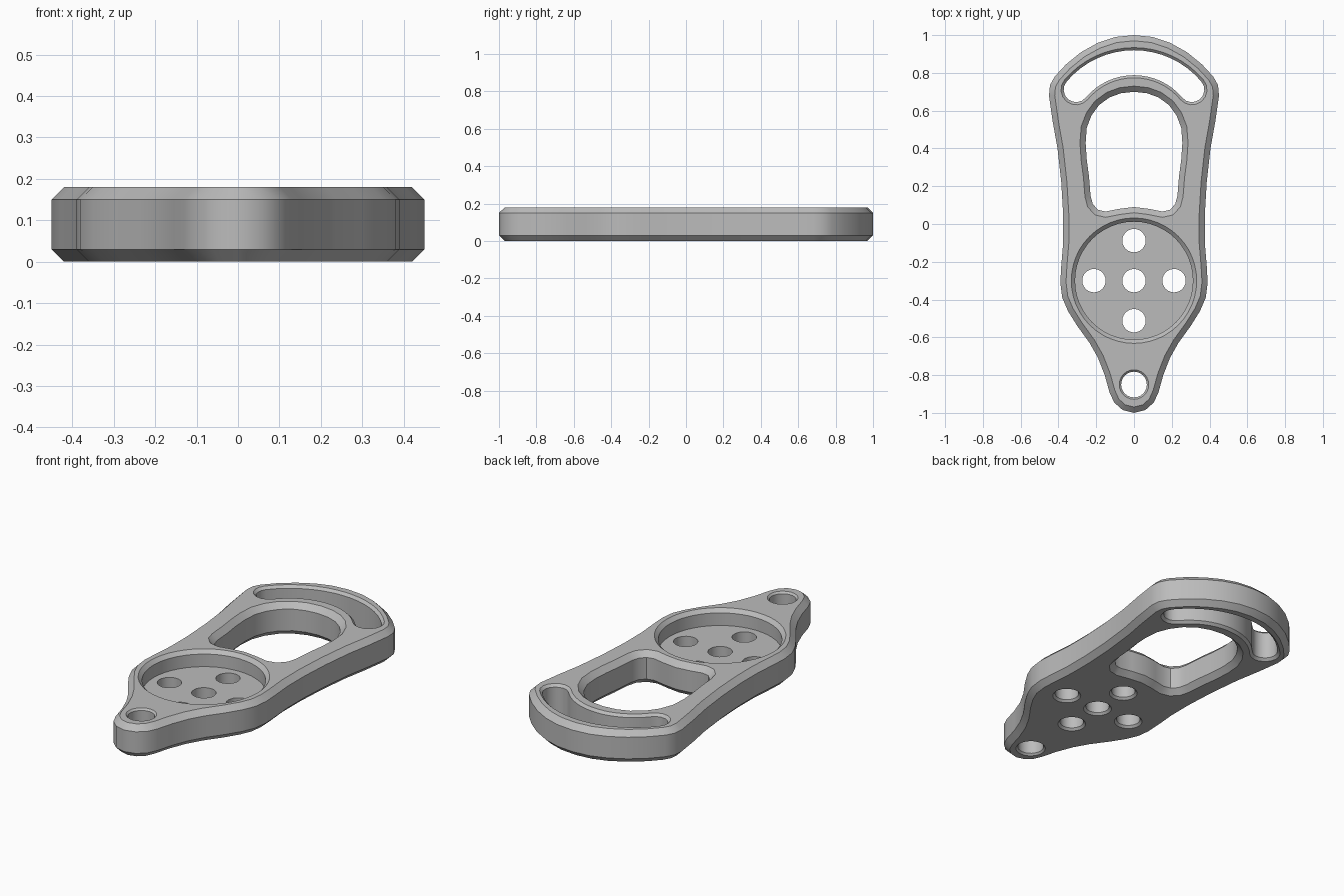
import bpy
import bmesh
import math
from mathutils import Vector

if "Cube" in bpy.data.objects:
    bpy.data.objects.remove(bpy.data.objects["Cube"], do_unlink=True)

THICK = 0.18

metal = bpy.data.materials.new("plain grey metal")
metal.use_nodes = True
GREY = (0.5, 0.5, 0.5, 1)
metal.diffuse_color = GREY
metal.node_tree.nodes["Principled BSDF"].inputs["Base Color"].default_value = GREY


def mirrored(half):
    """Close a half outline, given from top centre to bottom centre."""
    return half + [(-x, y) for x, y in reversed(half[1:-1])]


def circle(cx, cy, r, n=32):
    return [(cx + r * math.sin(math.tau * i / n), cy + r * math.cos(math.tau * i / n))
            for i in range(n)]


def grow(points, d):
    """Offset a clockwise outline outwards by d."""
    result = []
    for i, p in enumerate(points):
        p = Vector(p)
        a = (p - Vector(points[i - 1])).normalized()
        b = (Vector(points[(i + 1) % len(points)]) - p).normalized()
        na, nb = Vector((-a.y, a.x)), Vector((-b.y, b.x))
        result.append(p + (na + nb) * (d / (1 + na.dot(nb))))
    return result


def loft(name, points, levels):
    """Solid through copies of an outline at (height, offset) levels."""
    bm = bmesh.new()
    rings = [[bm.verts.new((p.x, p.y, z)) for p in grow(points, d)] for z, d in levels]
    n = len(points)
    for low, high in zip(rings, rings[1:]):
        for i in range(n):
            j = (i + 1) % n
            bm.faces.new((low[i], low[j], high[j], high[i]))
    bm.faces.new(rings[0])
    bm.faces.new(rings[-1])
    bmesh.ops.recalc_face_normals(bm, faces=bm.faces)
    mesh = bpy.data.meshes.new(name)
    bm.to_mesh(mesh)
    bm.free()
    mesh.materials.append(metal)
    obj = bpy.data.objects.new(name, mesh)
    bpy.context.collection.objects.link(obj)
    return obj


def through(c, e=0.01):
    """Levels of a through hole with chamfer c at both faces."""
    return [(-e, c + e), (c, 0), (THICK - c, 0), (THICK + e, c + e)]


# Plate with chamfered rims
outline = mirrored([
    (0, 1), (0.1, 0.99), (0.19, 0.96), (0.28, 0.91), (0.36, 0.845), (0.42, 0.78),
    (0.445, 0.735), (0.45, 0.68), (0.43, 0.54), (0.405, 0.4), (0.385, 0.22),
    (0.375, 0.05), (0.375, -0.1), (0.385, -0.22), (0.39, -0.31), (0.38, -0.39),
    (0.35, -0.46), (0.3, -0.54), (0.235, -0.63), (0.19, -0.71), (0.155, -0.8),
    (0.13, -0.89), (0.105, -0.945), (0.06, -0.985), (0, -1)])
plate = loft("plate", outline,
             [(0, -0.03), (0.03, 0), (THICK - 0.03, 0), (THICK, -0.03)])

# Large grip window
window = mirrored([
    (0, 0.7), (0.07, 0.692), (0.13, 0.67), (0.185, 0.63), (0.225, 0.575),
    (0.25, 0.51), (0.256, 0.43), (0.25, 0.34), (0.238, 0.25), (0.23, 0.15),
    (0.218, 0.105), (0.19, 0.075), (0.15, 0.066), (0.08, 0.08), (0, 0.09)])
cutters = [loft("window_cutter", window, through(0.03))]

# Curved slot with round ends
cy, mid, half, sweep, n = 0.454, 0.4, 0.066, math.radians(50), 16
slot = []
for i in range(n + 1):
    a = -sweep + 2 * sweep * i / n
    slot.append(((mid + half) * math.sin(a), cy + (mid + half) * math.cos(a)))
for side in (1, -1):
    a = side * sweep
    ex, ey = mid * math.sin(a), cy + mid * math.cos(a)
    start = a if side == 1 else a + math.pi
    for k in range(1, 8):
        t = start + math.pi * k / 8
        slot.append((ex + half * math.sin(t), ey + half * math.cos(t)))
    if side == 1:
        for i in range(n + 1):
            b = sweep - 2 * sweep * i / n
            slot.append(((mid - half) * math.sin(b), cy + (mid - half) * math.cos(b)))
cutters.append(loft("slot_cutter", slot, through(0.014)))

# Tip hole
cutters.append(loft("tip_hole_cutter", circle(0, -0.85, 0.068, 24), through(0.01)))

# Round pocket
cutters.append(loft("pocket_cutter", circle(0, -0.3, 0.312, 48),
                    [(0.09, 0), (THICK - 0.02, 0), (THICK + 0.01, 0.03)]))

# Five holes in the pocket floor, chamfered below
for dx, dy in ((0, 0), (0.212, 0), (-0.212, 0), (0, 0.212), (0, -0.212)):
    cutters.append(loft("floor_hole_cutter", circle(dx, -0.3 + dy, 0.062, 24),
                        [(-0.01, 0.022), (0.012, 0), (0.14, 0)]))

bpy.ops.object.select_all(action="DESELECT")
plate.select_set(True)
bpy.context.view_layer.objects.active = plate
for cutter in cutters:
    cut = plate.modifiers.new(cutter.name, "BOOLEAN")
    cut.operation = "DIFFERENCE"
    cut.solver = "EXACT"
    cut.object = cutter
    bpy.ops.object.modifier_apply(modifier=cut.name)
    bpy.data.objects.remove(cutter, do_unlink=True)

bpy.ops.object.shade_smooth_by_angle(angle=math.radians(32))
